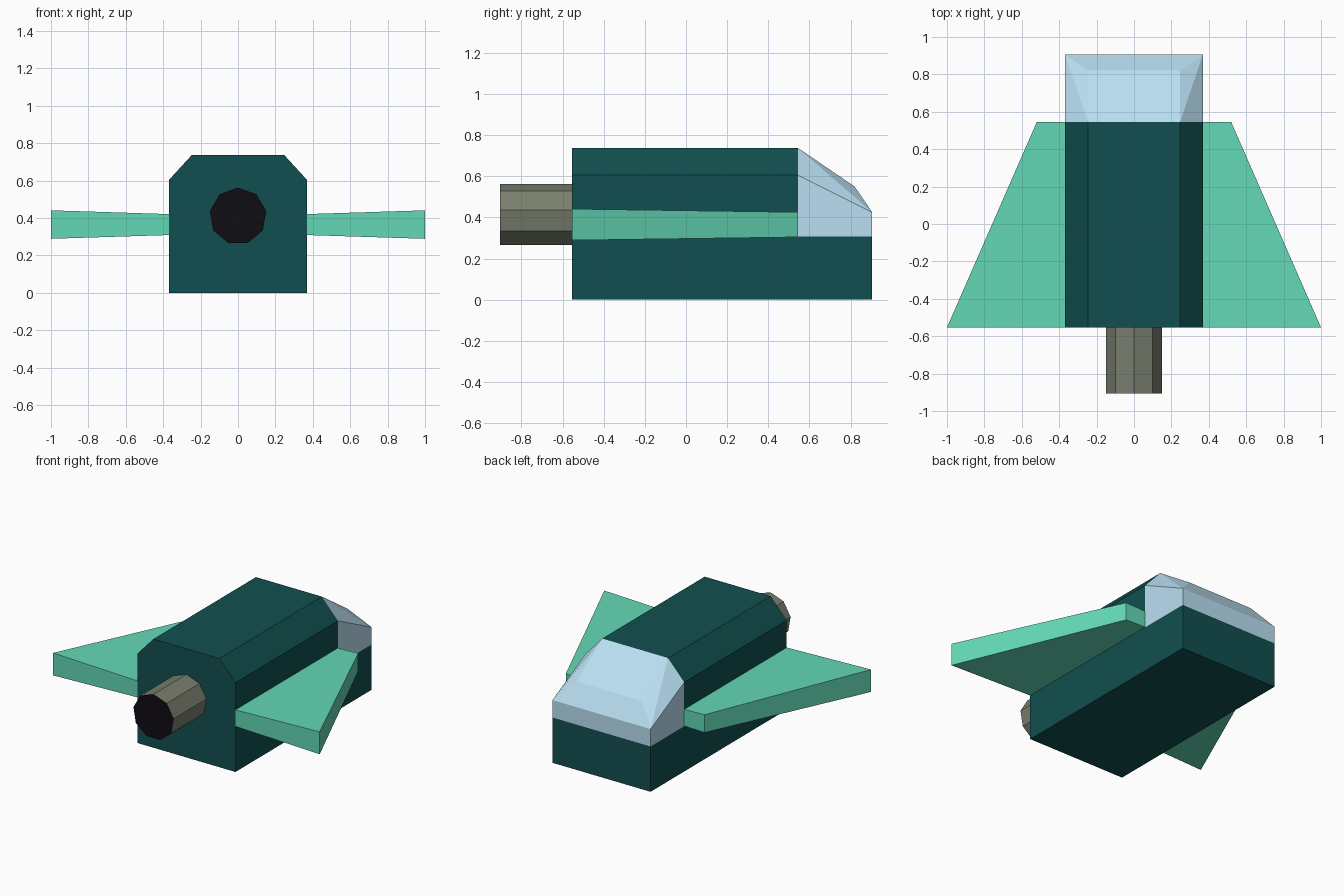
import bpy, bmesh, math
from mathutils import Matrix, Vector

if "Cube" in bpy.data.objects:
    bpy.data.objects.remove(bpy.data.objects["Cube"])

def material(name, rgb):
    m = bpy.data.materials.new(name)
    m.diffuse_color = (*rgb, 1)
    m.use_nodes = True
    m.node_tree.nodes["Principled BSDF"].inputs["Base Color"].default_value = m.diffuse_color
    return m

teal = material("dark_teal", (0.006, 0.078, 0.08))
mint = material("mint", (0.127, 0.69, 0.47))
glass = material("pale_blue", (0.49, 0.74, 0.89))
metal = material("warm_grey", (0.19, 0.21, 0.155))
black = material("black", (0.005, 0.004, 0.006))

def finish(bm, name, *mats):
    bmesh.ops.recalc_face_normals(bm, faces=bm.faces)
    me = bpy.data.meshes.new(name)
    bm.to_mesh(me)
    bm.free()
    for m in mats:
        me.materials.append(m)
    ob = bpy.data.objects.new(name, me)
    bpy.context.collection.objects.link(ob)
    return ob

def hull(points):
    bm = bmesh.new()
    for p in points:
        bm.verts.new(p)
    bmesh.ops.convex_hull(bm, input=bm.verts)
    return bm

def dissolve(bm):
    bmesh.ops.dissolve_limit(bm, angle_limit=0.01, verts=bm.verts, edges=bm.edges)

BACK, MID, NOSE = -0.553, 0.545, 0.905   # y stations
W, T, SILL = 0.368, 0.247, 0.307         # half width, half roof, canopy sill

# Fuselage and canopy: one faceted shell, split along the canopy line
half = [(W, y, z) for y in (BACK, MID) for z in (0, 0.605)]
half += [(T, BACK, 0.737), (T, MID, 0.737), (T, 0.82, 0.55), (W, NOSE, 0.425), (W, NOSE, 0)]
shell = half + [(-x, y, z) for x, y, z in half]

def shell_part(name, mat, is_canopy):
    bm = hull(shell)
    for co, no in (((0, MID, 0), (0, 1, 0)), ((0, 0, SILL), (0, 0, 1))):
        bmesh.ops.bisect_plane(bm, geom=bm.verts[:] + bm.edges[:] + bm.faces[:],
                               plane_co=co, plane_no=no, dist=1e-5)
    drop = []
    for f in bm.faces:
        c = f.calc_center_median()
        if (c.y > MID and c.z > SILL) != is_canopy:
            drop.append(f)
    bmesh.ops.delete(bm, geom=drop, context='FACES')
    dissolve(bm)
    return finish(bm, name, mat)

shell_part("fuselage", teal, False)
shell_part("canopy", glass, True)

# Wings: swept, thicker toward the tip, mirrored
outline = [(W, BACK, 0.056), (W, MID, 0.056), (0.52, MID, 0.0605), (1.0, BACK, 0.076)]
bm = hull([(x, y, 0.365 + s * h) for x, y, h in outline for s in (-1, 1)])
dissolve(bm)
wings = finish(bm, "wings", mint)
wings.modifiers.new("mirror", 'MIRROR').use_mirror_merge = False

# Engine nozzle: nine-sided tube with a black outlet
bm = bmesh.new()
depth = 0.352
bmesh.ops.create_cone(bm, cap_ends=True, segments=9, radius1=0.153, radius2=0.153, depth=depth)
top = max(bm.verts, key=lambda v: v.co.z).co
turn = math.pi / 2 - math.atan2(top.y, top.x)
bm.transform(Matrix.Translation((0, BACK - depth / 2, 0.41))
             @ Matrix.Rotation(math.pi / 2, 4, 'X') @ Matrix.Rotation(turn, 4, 'Z'))
for f in bm.faces:
    f.material_index = int(f.calc_center_median().y < BACK - depth + 0.01)
finish(bm, "nozzle", metal, black)
